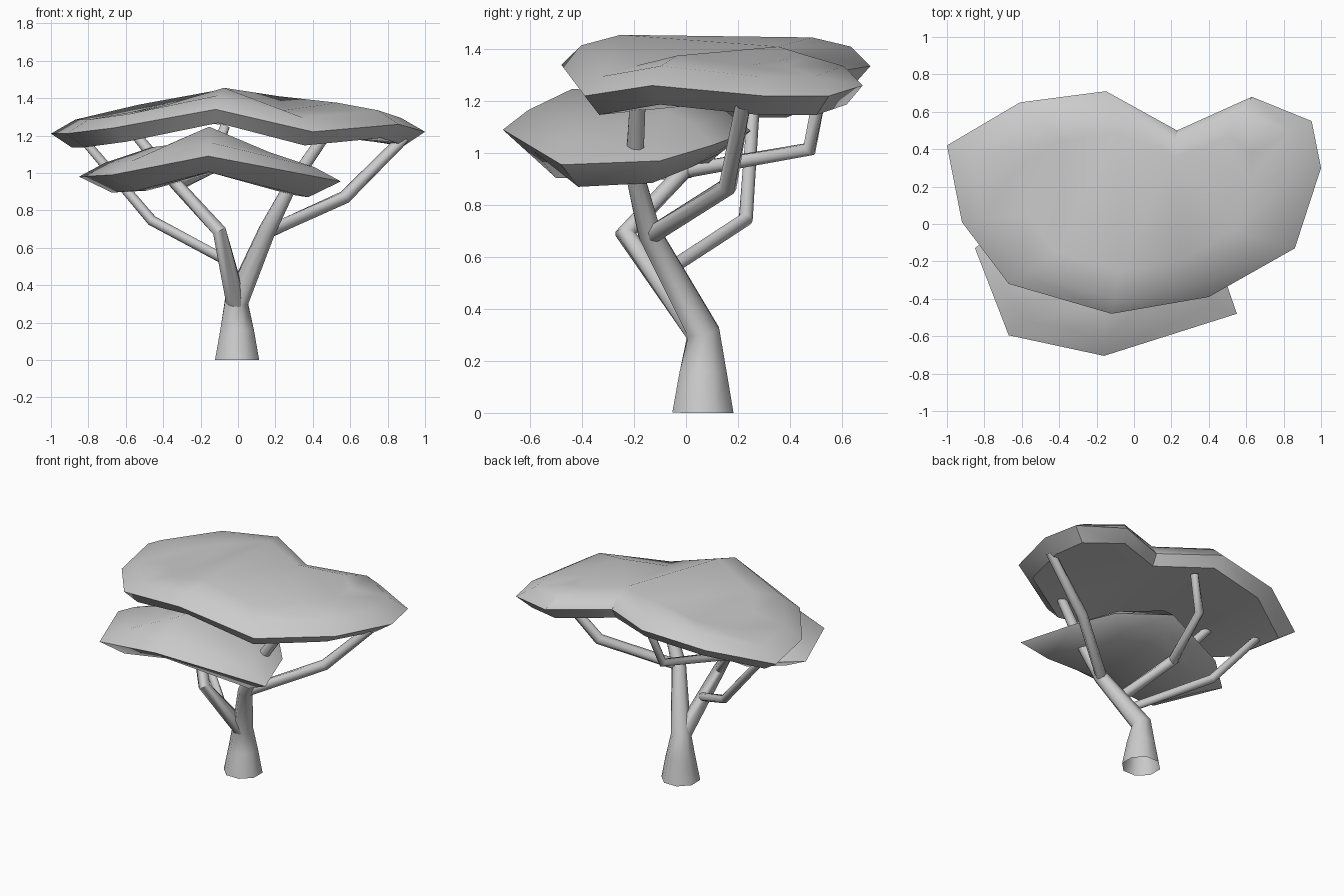
import bpy, bmesh, math
from mathutils import Vector

if "Cube" in bpy.data.objects:
    bpy.data.objects.remove(bpy.data.objects["Cube"])


def finish(name, bm, angle):
    bmesh.ops.recalc_face_normals(bm, faces=bm.faces)
    me = bpy.data.meshes.new(name)
    bm.to_mesh(me)
    bm.free()
    ob = bpy.data.objects.new(name, me)
    bpy.context.collection.objects.link(ob)
    bpy.ops.object.select_all(action='DESELECT')
    ob.select_set(True)
    bpy.context.view_layer.objects.active = ob
    bpy.ops.object.shade_smooth_by_angle(angle=math.radians(angle))
    return ob


def bridge(bm, a, b):
    n = len(a)
    for i in range(n):
        bm.faces.new((a[i], a[(i + 1) % n], b[(i + 1) % n], b[i]))


def tube(name, path, sides=8):
    """Open tapered tube through (x, y, z, radius) points."""
    bm = bmesh.new()
    pts = [Vector(p[:3]) for p in path]
    prev = None
    for i, p in enumerate(pts):
        d = Vector()
        if i > 0:
            d += (p - pts[i - 1]).normalized()
        if i < len(pts) - 1:
            d += (pts[i + 1] - p).normalized()
        d.normalize()
        u = Vector((1, 0, 0))
        u = (u - d * u.dot(d)).normalized()
        v = d.cross(u)
        r = path[i][3] / math.cos(math.pi / sides)
        ring = []
        for k in range(sides):
            a = 2 * math.pi * (k + 0.5) / sides
            ring.append(bm.verts.new(p + r * (u * math.cos(a) + v * math.sin(a))))
        if prev:
            bridge(bm, prev, ring)
        prev = ring
    return finish(name, bm, 50)


def canopy(name, rim, centre, levels, spine, angle):
    """Leaf pad: rim outline scaled about a centre at several heights.
    Optional rim values: x to shrink towards, drop of the top level.
    The caps fold along the spine between two rim indices."""
    bm = bmesh.new()
    rings = []
    for s, dz in levels:
        ring = []
        for p in rim:
            cx = p[3] if len(p) > 3 else centre[0]
            drop = p[4] if len(p) > 4 and (s, dz) == levels[-1] else 0
            ring.append(bm.verts.new((cx + (p[0] - cx) * s,
                                      centre[1] + (p[1] - centre[1]) * s, p[2] + dz - drop)))
        rings.append(ring)
    for a, b in zip(rings, rings[1:]):
        bridge(bm, a, b)
    i, j = spine
    caps = []
    for r in (rings[0], rings[-1]):
        caps += [bm.faces.new(r[i:j + 1]), bm.faces.new(r[j:] + r[:i + 1])]
    bmesh.ops.triangulate(bm, faces=caps)
    return finish(name, bm, angle)


# Upper leaf canopy
canopy("upper_canopy", [
    (-1.0, 0.42, 1.21, 0, 0.01), (-0.61, 0.65, 1.29, 0, 0.035), (-0.15, 0.71, 1.335, 0, 0.005),
    (0.23, 0.50, 1.30, 0.2, 0.005), (0.63, 0.68, 1.26, 0.3), (0.95, 0.55, 1.22, 0.1),
    (1.0, 0.30, 1.22), (0.86, -0.13, 1.26), (0.40, -0.39, 1.22), (-0.12, -0.48, 1.34),
    (-0.67, -0.32, 1.24), (-0.92, 0.01, 1.21)],
    (0, 0.12), [(0.89, -0.073), (1, 0), (0.87, 0.075), (0.62, 0.115)], (2, 9), 40)

# Lower leaf canopy
canopy("lower_canopy", [
    (-0.85, -0.13, 0.98), (-0.67, -0.595, 0.99), (-0.16, -0.705, 1.09), (0.55, -0.48, 0.955),
    (0.42, -0.10, 0.97), (0.24, 0.10, 1.03, -0.15, 0.03), (-0.12, 0.25, 1.085, -0.15, 0.02),
    (-0.60, 0.10, 0.99)],
    (-0.15, -0.22), [(0.75, -0.085), (1, 0), (0.8, 0.075), (0.45, 0.157)], (2, 6), 50)

# Trunk running into the right main limb
tube("trunk", [(-0.005, 0.065, 0.0, 0.118), (-0.005, 0.066, 0.16, 0.090),
               (-0.008, 0.067, 0.312, 0.062), (0.155, -0.14, 0.69, 0.044),
               (0.28, -0.20, 0.93, 0.034), (0.47, -0.185, 1.21, 0.030)])

# Branches
tube("right_branch", [(0.15, -0.14, 0.68, 0.034), (0.57, 0.16, 0.87, 0.033), (0.89, 0.22, 1.19, 0.029)])
tube("left_limb", [(-0.01, 0.05, 0.31, 0.052), (-0.10, -0.235, 0.69, 0.037),
                   (-0.33, 0.0, 0.94, 0.031), (-0.56, 0.09, 1.22, 0.025)])
tube("back_branch", [(-0.33, -0.01, 0.93, 0.028), (-0.15, 0.475, 1.015, 0.027), (-0.07, 0.52, 1.25, 0.025)])
tube("left_branch", [(-0.06, -0.10, 0.53, 0.026), (-0.46, 0.23, 0.745, 0.026), (-0.82, 0.26, 1.17, 0.023)])
